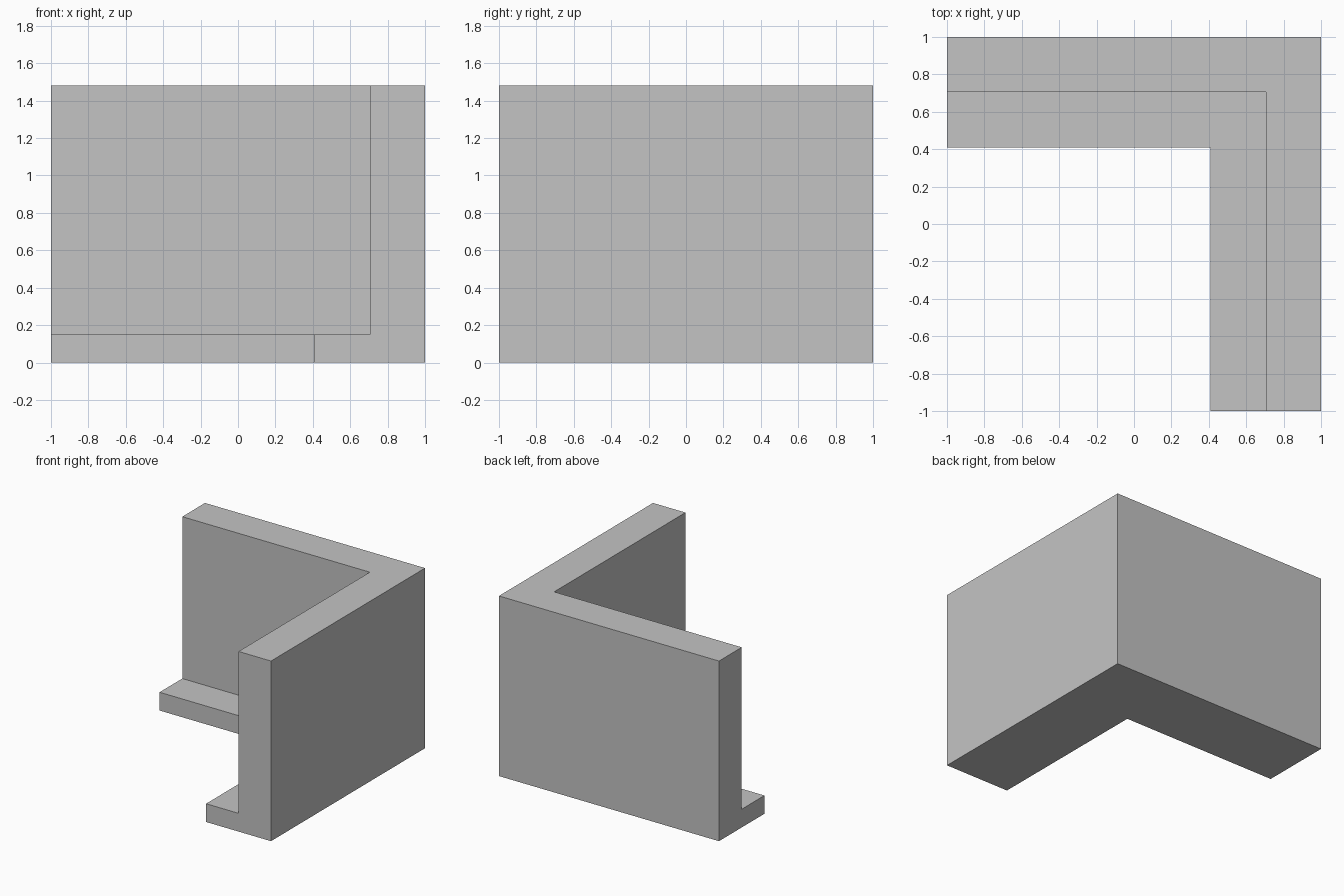
import bpy
import bmesh
import math

cube = bpy.data.objects.get("Cube")
if cube:
    bpy.data.objects.remove(cube, do_unlink=True)

HEIGHT = 1.48
WALL = 0.295      # wall thickness
FOOT = 0.59       # foot depth, measured from the outer face
FOOT_TOP = 0.15

# Plain grey surface
grey = bpy.data.materials.new("concrete_grey")
colour = (0.55, 0.55, 0.55, 1)
grey.use_nodes = True
grey.diffuse_color = colour
grey.node_tree.nodes["Principled BSDF"].inputs["Base Color"].default_value = colour

# Wall section: (distance in from the outer face, height)
section = [(0, 0), (FOOT, 0), (FOOT, FOOT_TOP),
           (WALL, FOOT_TOP), (WALL, HEIGHT), (0, HEIGHT)]

# Sweep the section along the back arm, around the mitred corner, down the left arm
bm = bmesh.new()
stations = [
    [bm.verts.new((-1, 1 - d, z)) for d, z in section],
    [bm.verts.new((1 - d, 1 - d, z)) for d, z in section],
    [bm.verts.new((1 - d, -1, z)) for d, z in section],
]
for a, b in zip(stations, stations[1:]):
    for i in range(len(section)):
        j = (i + 1) % len(section)
        bm.faces.new((a[i], a[j], b[j], b[i]))
bm.faces.new(stations[0])
bm.faces.new(stations[-1])

# Merge the flat mitre faces and orient everything outwards
bmesh.ops.dissolve_limit(bm, angle_limit=math.radians(1),
                         verts=bm.verts[:], edges=bm.edges[:])
bmesh.ops.recalc_face_normals(bm, faces=bm.faces[:])

mesh = bpy.data.meshes.new("corner_retaining_wall")
bm.to_mesh(mesh)
bm.free()
mesh.materials.append(grey)
wall = bpy.data.objects.new("corner_retaining_wall", mesh)
bpy.context.collection.objects.link(wall)
